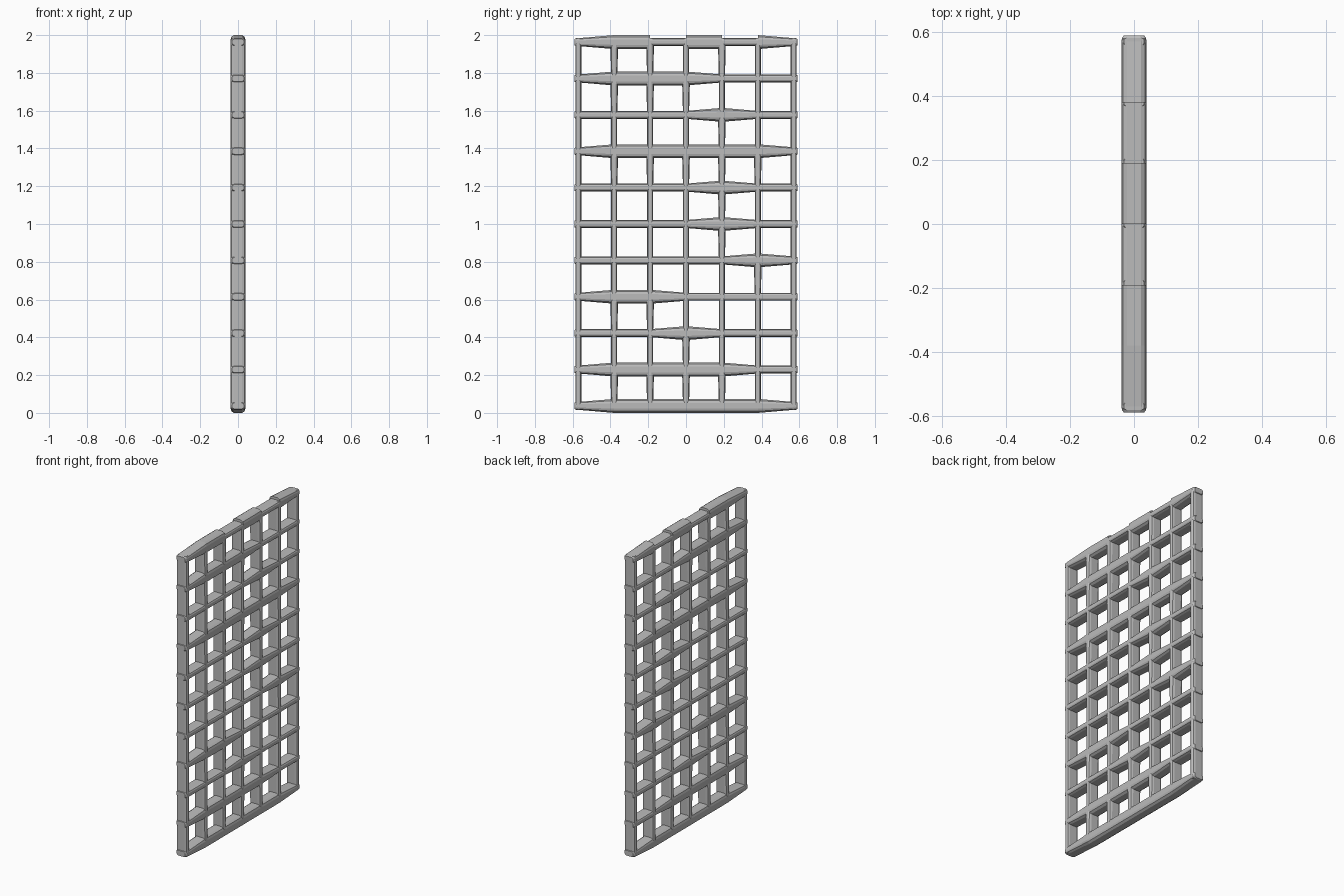
import bpy, bmesh
from mathutils import Vector

cube = bpy.data.objects.get("Cube")
if cube:
    bpy.data.objects.remove(cube)

grey = bpy.data.materials.new("plain_grey")
grey.use_nodes = True
grey.diffuse_color = (0.5, 0.5, 0.5, 1)
grey.node_tree.nodes["Principled BSDF"].inputs["Base Color"].default_value = (0.5, 0.5, 0.5, 1)

STEP_Y, STEP_Z, BASE = 0.19, 0.1926, 0.037
COLS, TIP = 7, 0.02
NARROW, WIDE = 0.021, 0.037        # half heights of the horizontal bars
SLIM, FULL = 0.016, 0.021          # half widths of the vertical bars

# Bar thickness at both ends of each span, bottom row first (n narrow, w wide)
ROWS = [
    "nw ww ww ww ww wn",
    "nw ww ww ww wn nn",
    "nn nn nw wn nn nn",
    "nw ww wn nn nn nn",
    "nn nn nn nn nw wn",
    "nn nn nn nw wn nn",
    "nn nn nn nw wn nn",
    "nw ww ww ww ww wn",
    "nn nn nn nw wn nn",
    "nw ww ww wn nn nn",
    "nw ww nn ww nn wn",
]
SPANS = [row.split() for row in ROWS]

# One quarter of the rounded bar section: depth in x, fraction of the half size
QUARTER = [(0.039, 0.4), (0.035, 0.76), (0.022, 1.0)]
SECTION = (QUARTER + [(-x, f) for x, f in reversed(QUARTER)]
           + [(-x, -f) for x, f in QUARTER]
           + [(x, -f) for x, f in reversed(QUARTER)])


def loft(bm, stations, across):
    """Skin a bar through (centre, half size, depth scale) stations."""
    rings = [[bm.verts.new(centre + Vector((x * depth, 0, 0)) + across * f * half)
              for x, f in SECTION] for centre, half, depth in stations]
    n = len(SECTION)
    for a, b in zip(rings, rings[1:]):
        for i in range(n):
            j = (i + 1) % n
            bm.faces.new((a[i], a[j], b[j], b[i]))
    bm.faces.new(rings[0])
    bm.faces.new(rings[-1][::-1])


def finish(bm, name):
    bmesh.ops.recalc_face_normals(bm, faces=bm.faces)
    mesh = bpy.data.meshes.new(name)
    bm.to_mesh(mesh)
    bm.free()
    mesh.materials.append(grey)
    bpy.context.collection.objects.link(bpy.data.objects.new(name, mesh))


def node(col, row):
    return Vector((0, (col - (COLS - 1) / 2) * STEP_Y, BASE + row * STEP_Z))


def rounded(start, end, h0, h1, along, cap0, cap1):
    """Stations of one span, with rounded tips at the frame edges."""
    st = [(start, h0, 1), (end, h1, 1)]
    if cap0:
        st = [(start - along * TIP, h0 * 0.8, 0.8), (start - along * TIP * 0.6, h0, 0.95)] + st
    if cap1:
        st += [(end + along * TIP * 0.6, h1, 0.95), (end + along * TIP, h1 * 0.8, 0.8)]
    return st


# Horizontal bars, one span at a time so that thickness can step
Y, Z = Vector((0, 1, 0)), Vector((0, 0, 1))
size = {"n": NARROW, "w": WIDE}
for r, spans in enumerate(SPANS):
    bm = bmesh.new()
    for c, (a, b) in enumerate(spans):
        loft(bm, rounded(node(c, r), node(c + 1, r), size[a], size[b], Y,
                         c == 0, c == COLS - 2), Z)
    finish(bm, f"horizontal_bar_{r + 1}")

# Vertical bars, flaring a little just under each wide junction
for c in range(COLS):
    bm = bmesh.new()
    for r in range(len(ROWS) - 1):
        flag = SPANS[r + 1][c - 1][1] if c else SPANS[r + 1][0][0]
        top = FULL if flag == "w" else SLIM
        loft(bm, rounded(node(c, r), node(c, r + 1), SLIM, top, Z,
                         r == 0, r == len(ROWS) - 2), Y)
    finish(bm, f"vertical_bar_{c + 1}")
